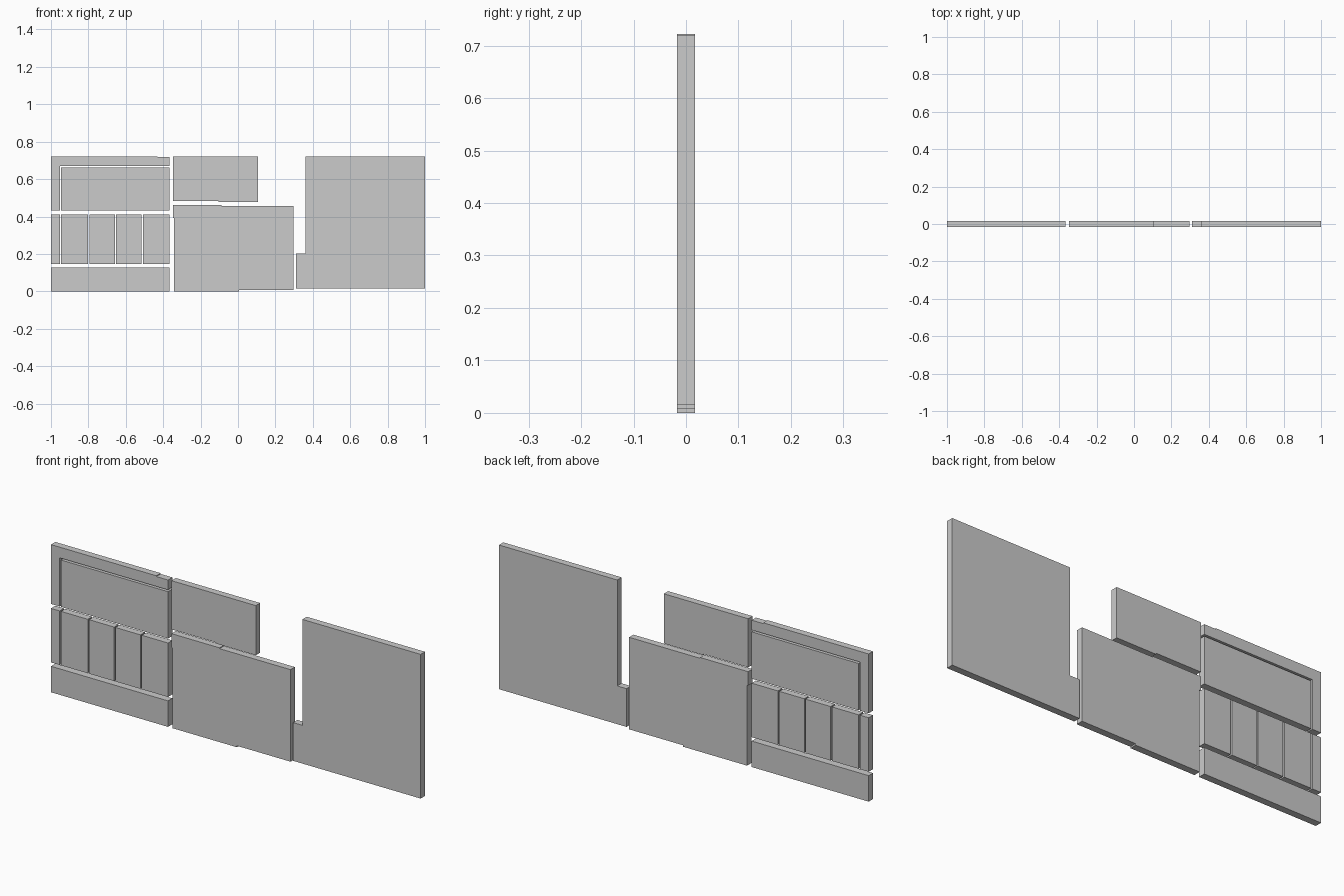
import bpy, bmesh

if "Cube" in bpy.data.objects:
    bpy.data.objects.remove(bpy.data.objects["Cube"])

HALF = 0.0168  # half thickness of every panel


def panel(name, outline):
    """Extrude an x/z outline through the sheet thickness."""
    bm = bmesh.new()
    face = bm.faces.new([bm.verts.new((x, -HALF, z)) for x, z in outline])
    new = bmesh.ops.extrude_face_region(bm, geom=[face])["geom"]
    verts = [v for v in new if isinstance(v, bmesh.types.BMVert)]
    bmesh.ops.translate(bm, verts=verts, vec=(0, 2 * HALF, 0))
    bmesh.ops.recalc_face_normals(bm, faces=bm.faces)
    mesh = bpy.data.meshes.new(name)
    bm.to_mesh(mesh)
    bm.free()
    obj = bpy.data.objects.new(name, mesh)
    bpy.context.collection.objects.link(obj)
    return obj


def rect(name, x0, x1, z0, z1):
    return panel(name, [(x0, z0), (x1, z0), (x1, z1), (x0, z1)])


# Left column: corner-shaped frame with an inset panel
panel("upper_left_frame", [(-1, 0.432), (-0.953, 0.432), (-0.953, 0.67),
                           (-0.367, 0.67), (-0.367, 0.718), (-0.43, 0.718),
                           (-0.43, 0.722), (-1, 0.722)])
rect("upper_left_panel", -0.946, -0.367, 0.432, 0.661)

# Left column: row of slats and base board
slats = [(-1, -0.953), (-0.946, -0.801), (-0.794, -0.658),
         (-0.652, -0.516), (-0.509, -0.367)]
for i, (x0, x1) in enumerate(slats):
    rect(f"slat_{i + 1}", x0, x1, 0.146, 0.410)
rect("base_board", -1, -0.367, 0, 0.127)

# Middle column: short upper panel and large lower panel
panel("upper_middle_panel", [(-0.348, 0.482), (-0.105, 0.482), (-0.105, 0.477),
                             (0.108, 0.477), (0.108, 0.72), (-0.348, 0.72)])
panel("lower_middle_panel", [(-0.342, 0), (0.005, 0), (0.005, 0.007),
                             (0.296, 0.007), (0.296, 0.457), (-0.088, 0.457),
                             (-0.088, 0.461), (-0.348, 0.461),
                             (-0.348, 0.393), (-0.342, 0.393)])

# Right column: tall panel with a foot at its lower left
panel("right_panel", [(0.31, 0.015), (1, 0.015), (1, 0.72), (0.36, 0.72),
                      (0.36, 0.202), (0.31, 0.202)])
